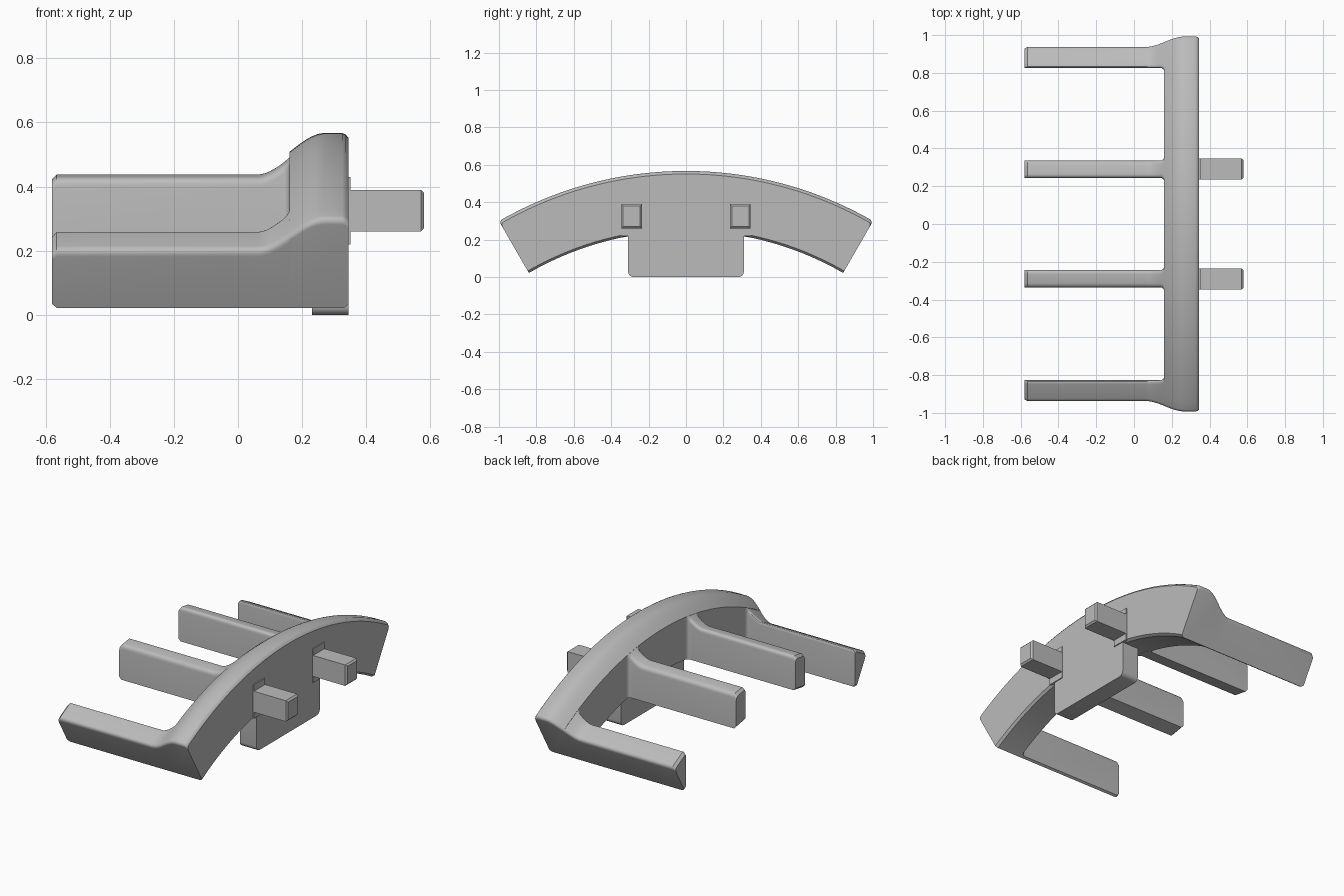
import bpy, bmesh, math
from mathutils import Vector

old = bpy.data.objects.get("Cube")
if old:
    bpy.data.objects.remove(old, do_unlink=True)

AXIS_Z = -1.433               # centre of the arch circle
R_IN, R_LOW, R_TOP = 1.68, 1.89, 2.0
END = math.radians(30)        # half angle of the arch
BACK, FACE = 0.16, 0.345      # back and face of the arch in x

grey = bpy.data.materials.new("grey plastic")
grey.use_nodes = True
grey.diffuse_color = (0.5, 0.5, 0.5, 1)
grey.node_tree.nodes["Principled BSDF"].inputs["Base Color"].default_value = (0.5, 0.5, 0.5, 1)


def finish(name, bm):
    bmesh.ops.recalc_face_normals(bm, faces=bm.faces[:])
    mesh = bpy.data.meshes.new(name)
    bm.to_mesh(mesh)
    bm.free()
    mesh.materials.append(grey)
    obj = bpy.data.objects.new(name, mesh)
    bpy.context.collection.objects.link(obj)
    bpy.ops.object.select_all(action='DESELECT')
    obj.select_set(True)
    bpy.context.view_layer.objects.active = obj
    bpy.ops.object.shade_smooth_by_angle(angle=math.radians(32))
    return obj


def loft(name, rings):
    """Skin a row of closed rings and cap both ends."""
    bm = bmesh.new()
    rows = [[bm.verts.new(p) for p in ring] for ring in rings]
    n = len(rows[0])
    for a, b in zip(rows, rows[1:]):
        for i in range(n):
            j = (i + 1) % n
            bm.faces.new((a[i], a[j], b[j], b[i]))
    bm.faces.new(rows[0])
    bm.faces.new(rows[-1])
    return finish(name, bm)


def box(name, lo, hi, bevel=0, segments=1, pick=None):
    bm = bmesh.new()
    bmesh.ops.create_cube(bm, size=1)
    for v in bm.verts:
        v.co = [l + (c + 0.5) * (h - l) for c, l, h in zip(v.co, lo, hi)]
    if bevel:
        edges = [e for e in bm.edges if pick(e)]
        bmesh.ops.bevel(bm, geom=edges, offset=bevel, segments=segments,
                        profile=0.5, affect='EDGES')
    return finish(name, bm)


def top_radius(x):
    """Outer radius: low over the fingers, rising in an S to the arch."""
    t = min(max((x - 0.06) / 0.21, 0), 1)
    return R_LOW + (R_TOP - R_LOW) * t * t * (3 - 2 * t)


def round_corner(before, corner, after, r, n=5):
    a = corner + (before - corner).normalized() * r
    b = corner + (after - corner).normalized() * r
    return [a * (1 - t) ** 2 + corner * 2 * t * (1 - t) + b * t * t
            for t in (i / n for i in range(n + 1))]


# Arch: an (x, radius) section swept about the x axis, with softened end edges
section = [(BACK + i * 0.011, top_radius(BACK + i * 0.011)) for i in range(11)]
section += [(0.325, R_TOP), (0.336, R_TOP - 0.005), (FACE, R_TOP - 0.016)]
base = [(FACE, R_IN + 0.012), (FACE - 0.015, R_IN), (BACK, R_IN)]
SOFT = 0.02
soft_steps = [SOFT * (1 - math.cos(math.pi / 2 * i / 5)) for i in range(6)]
half = [END - s / R_TOP for s in soft_steps]
inner = half[-1]
angles = half[:-1] + [inner * (1 - i / 24) for i in range(49)] + [-a for a in reversed(half[:-1])]
rings = []
for a in angles:
    s = min((END - abs(a)) * R_TOP, SOFT)
    drop = SOFT - math.sqrt(max(SOFT ** 2 - (SOFT - s) ** 2, 0))
    ring = [(x, r - drop) for x, r in section] + base
    rings.append([(x, r * math.sin(a), AXIS_Z + r * math.cos(a)) for x, r in ring])
loft("arch", rings)


# Fingers: extruded along x, flared where they meet the arch
def on_arc(y, r):
    return Vector((y, AXIS_Z + math.sqrt(r * r - y * y)))


def finger_ring(x, y0, y1, chamfer, side):
    r, low = top_radius(x) - chamfer, R_IN + chamfer
    flare = 0.0
    if x > BACK - 0.02:
        d = min(x - BACK + 0.02, 0.02)
        flare = 0.02 - math.sqrt(0.02 ** 2 - d * d)
    y0 -= flare
    if y1 is None:            # the outer finger ends on the slanted end of the arch
        b1, t1 = on_arc(low * math.sin(END), low), on_arc(r * math.sin(END), r)
    else:
        b1, t1 = on_arc(y1 + flare, low), on_arc(y1 + flare, r)
    b0, t0 = on_arc(y0, low), on_arc(y0, r)
    ring = [b0, b1] + round_corner(b1, t1, t0, 0.025) + round_corner(t1, t0, b0, 0.025)
    return [(x, side * p.x, p.y) for p in ring]


stations = [(-0.58, 0.015), (-0.565, 0), (0.06, 0)]
stations += [(0.06 + 0.01 * i, 0) for i in range(1, 9)]
stations += [(0.145, 0), (0.15, 0), (0.155, 0), (0.158, 0), (BACK, 0), (0.175, 0)]
for side, tag in ((1, "back"), (-1, "front")):
    for part, y0, y1 in (("inner", 0.244, 0.336), ("outer", 0.826, None)):
        loft(f"{tag}_{part}_finger",
             [finger_ring(x, y0, y1, c, side) for x, c in stations])

# Foot: block under the middle, rounded at its two lower corners
box("foot_block", (0.23, -0.31, 0), (FACE, 0.31, 0.3), 0.03, 4,
    lambda e: all(v.co.z < 0.01 for v in e.verts)
    and abs(e.verts[0].co.y - e.verts[1].co.y) < 0.01)

# Pegs with chamfered tips, each on a thin pad
for side, tag in ((1, "back"), (-1, "front")):
    lo, hi = sorted((side * 0.235, side * 0.346))
    box(f"{tag}_peg", (0.3, lo, 0.26), (0.58, hi, 0.39), 0.01, 1,
        lambda e: all(v.co.x > 0.57 for v in e.verts))
    box(f"{tag}_peg_pad", (0.33, lo, 0.22), (0.351, hi, 0.43))
